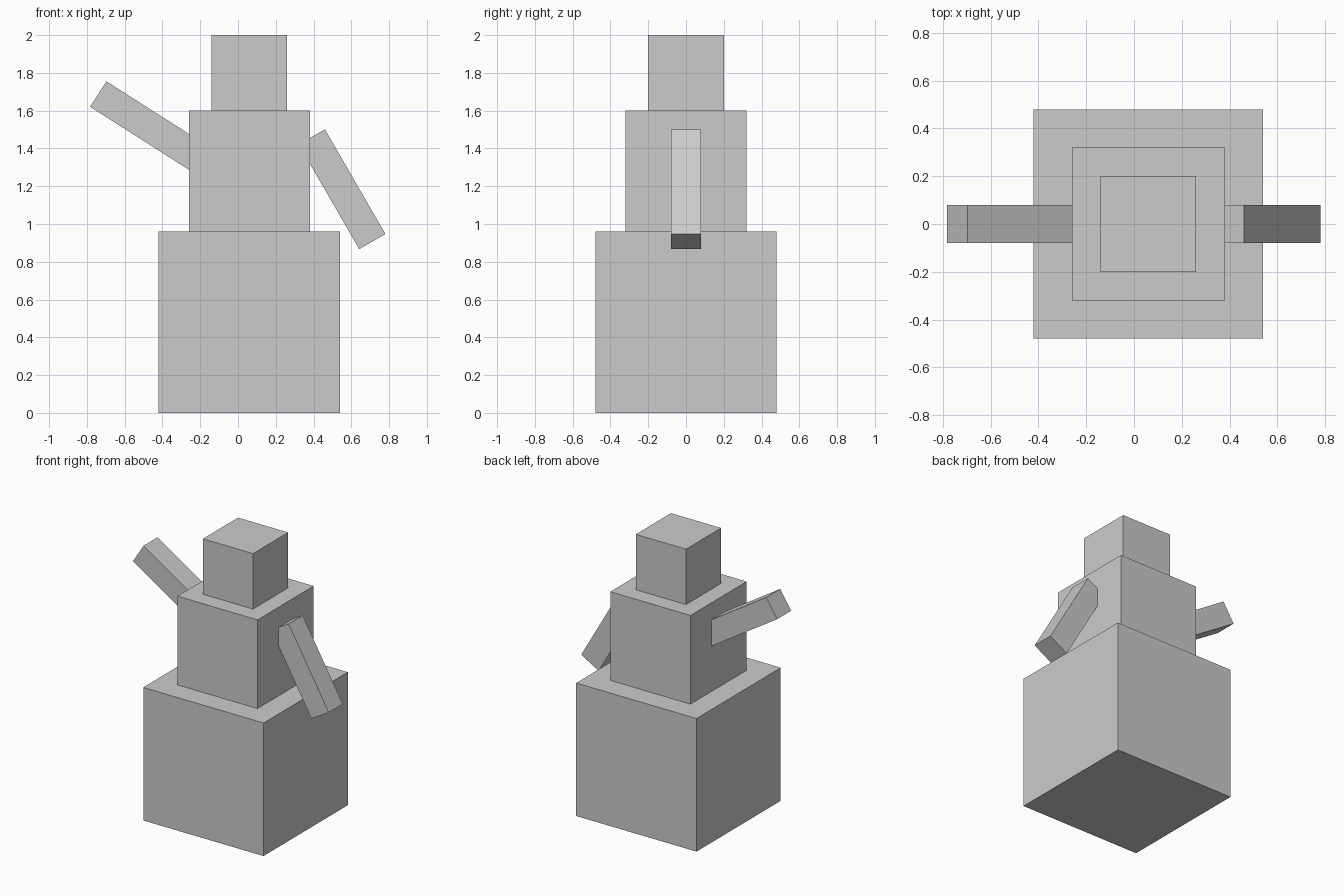
import bpy
from math import radians

cube = bpy.data.objects.get("Cube")
if cube:
    bpy.data.objects.remove(cube, do_unlink=True)

# Single plain colour
grey = bpy.data.materials.new("light_grey")
grey.use_nodes = True
colour = (0.6, 0.6, 0.6, 1.0)
grey.diffuse_color = colour
grey.node_tree.nodes["Principled BSDF"].inputs["Base Color"].default_value = colour


def box(name, centre, size, tilt=0.0):
    """Add a flat-shaded box, tilted in degrees about the y axis."""
    bpy.ops.mesh.primitive_cube_add(size=1, location=centre,
                                    rotation=(0, radians(tilt), 0))
    obj = bpy.context.object
    obj.name = name
    obj.scale = size
    bpy.ops.object.transform_apply(location=False, rotation=False, scale=True)
    obj.data.materials.append(grey)
    return obj


# Stacked body blocks, from the ground up
body_x = 0.06
floor = 0.0
for name, side in (("base_block", 0.96), ("torso_block", 0.64), ("head_block", 0.4)):
    box(name, (body_x, 0, floor + side / 2), (side, side, side))
    floor += side

# Arms: the right one raised, the left one lowered
arm_size = (0.64, 0.16, 0.16)
box("right_arm", (-0.47, 0, 1.516), arm_size, 32.5)
box("left_arm", (0.551, 0, 1.184), arm_size, 60)
